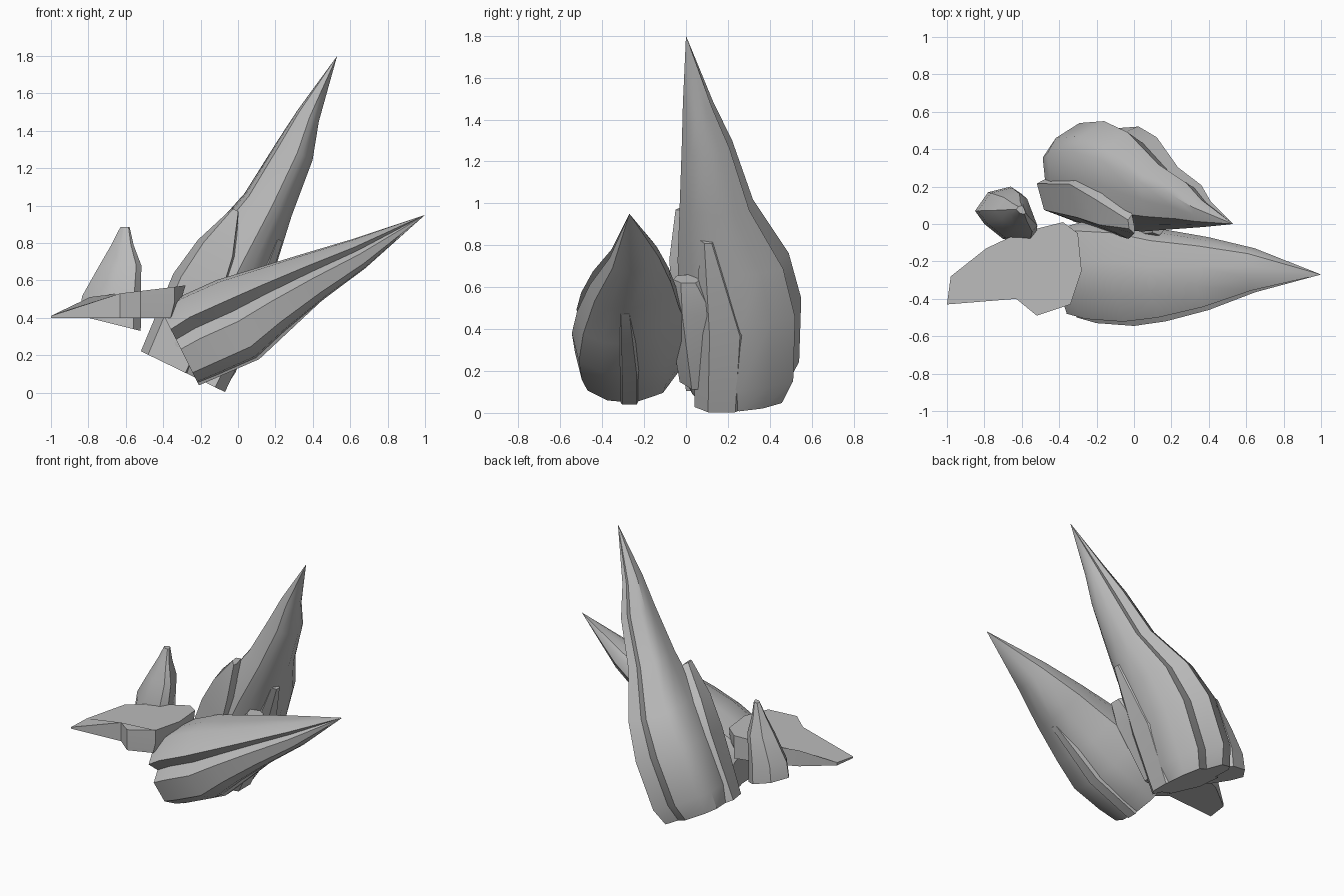
import bpy, bmesh, math
from mathutils import Vector

cube = bpy.data.objects.get("Cube")
if cube:
    bpy.data.objects.remove(cube)

stone = bpy.data.materials.new("grey_stone")
stone.use_nodes = True
grey = (0.5, 0.5, 0.5, 1)
stone.diffuse_color = grey
stone.node_tree.nodes["Principled BSDF"].inputs["Base Color"].default_value = grey


def loft(name, rings, tip=None):
    """Skin a stack of equal point rings, closed by a cap or a tip."""
    bm = bmesh.new()
    loops = [[bm.verts.new(p) for p in ring] for ring in rings]
    n = len(loops[0])
    for low, high in zip(loops, loops[1:]):
        for i in range(n):
            j = (i + 1) % n
            bm.faces.new((low[i], low[j], high[j], high[i]))
    bm.faces.new(loops[0][::-1])
    if tip:
        apex = bm.verts.new(tip)
        for i in range(n):
            bm.faces.new((loops[-1][i], loops[-1][(i + 1) % n], apex))
    else:
        bm.faces.new(loops[-1])
    bmesh.ops.recalc_face_normals(bm, faces=bm.faces)
    mesh = bpy.data.meshes.new(name)
    bm.to_mesh(mesh)
    bm.free()
    obj = bpy.data.objects.new(name, mesh)
    bpy.context.collection.objects.link(obj)
    mesh.materials.append(stone)
    bpy.ops.object.select_all(action="DESELECT")
    obj.select_set(True)
    bpy.context.view_layer.objects.active = obj
    bpy.ops.object.shade_smooth_by_angle(angle=math.radians(38))


def crystal(name, origin, axis, profile, sizes, tip=None):
    """Fit the profile into a box (along, across range, y range) per ring."""
    along = Vector((axis[0], 0, axis[1])).normalized()
    across = Vector((along.z, 0, -along.x))
    base = Vector((origin[0], 0, origin[1]))
    rings = []
    for t, s0, s1, y0, y1 in sizes:
        rings.append([base + along * t + across * (s0 + (s1 - s0) * a)
                      + Vector((0, y0 + (y1 - y0) * b, 0)) for a, b in profile])
    loft(name, rings, tip)


SHARD = [(0, 0.5), (0.15, 0.1), (0.6, 0), (1, 0.25), (1, 0.75), (0.5, 1)]

# Tall rear spike with its side shards
tall = ((-0.29, 0.11), (0.82, 1.69))
tall_profile = [(0.03, 0.45), (0.1, 0.2), (0.3, 0.08), (0.58, 0), (0.72, 0.06), (0.88, 0.2),
                (1, 0.5), (0.93, 0.75), (0.8, 0.95), (0.6, 0.89), (0.38, 1), (0.1, 0.86),
                (0, 0.72)]
crystal("tall_spike", *tall, tall_profile, [
    (0, -0.22, 0.235, 0.03, 0.48), (0.12, -0.25, 0.25, -0.03, 0.54),
    (0.45, -0.26, 0.23, -0.03, 0.55), (0.7, -0.21, 0.2, -0.04, 0.49),
    (1, -0.125, 0.155, -0.03, 0.32), (1.32, -0.09, 0.125, -0.02, 0.22),
    (1.52, -0.065, 0.065, -0.015, 0.13)], (0.53, 0, 1.8))
wedge = [(0, 0.72), (0.15, 0.25), (0.93, 0), (1, 0.3), (0.6, 1)]
crystal("tall_upper_shard", *tall, wedge, [
    (0, -0.255, 0.03, 0, 0.3), (0.45, -0.28, 0.02, -0.06, 0.32),
    (0.67, -0.24, -0.02, -0.08, 0.22), (0.9, -0.15, -0.11, -0.05, 0.05)])
crystal("tall_front_shard", *tall, SHARD, [
    (0.1, 0, 0.2, -0.03, 0.2), (0.5, 0.05, 0.22, -0.09, 0.2),
    (0.66, 0.1, 0.19, -0.06, 0.08)])
crystal("tall_left_shard", *tall, SHARD, [
    (0, 0.1, 0.245, 0.04, 0.3), (0.4, 0.1, 0.24, 0.04, 0.33),
    (0.86, 0.1, 0.17, 0.07, 0.14)])

# Low leaning spike with stepped front ridges
low = ((-0.33, 0.28), (1.33, 0.67))
low_profile = [(0.02, 0.88), (0, 0.6), (0.03, 0.32), (0.26, 0.04), (0.4, 0.16), (0.53, 0),
               (0.85, 0.06), (0.97, 0.25), (1, 0.5), (0.88, 0.78), (0.5, 1), (0.2, 0.97)]
crystal("low_spike", *low, low_profile, [
    (0, -0.18, 0.26, -0.5, 0), (0.12, -0.2, 0.27, -0.53, 0.03),
    (0.34, -0.19, 0.28, -0.545, 0.02), (0.54, -0.155, 0.22, -0.52, -0.03),
    (0.8, -0.11, 0.16, -0.46, -0.07), (1.08, -0.06, 0.11, -0.365, -0.13)],
    (1, -0.27, 0.95))
crystal("low_under_shard", *low, SHARD, [
    (0, 0.1, 0.27, -0.34, -0.2), (0.35, 0.1, 0.29, -0.34, -0.2),
    (0.76, 0.08, 0.17, -0.33, -0.25)])

# Flat spike pointing to the right, as a slab with a cut-back root
outline = [(-1, -0.43), (-0.63, -0.4), (-0.52, -0.49), (-0.34, -0.43), (-0.27, -0.25),
           (-0.3, -0.05), (-0.38, 0.01), (-0.62, -0.05), (-0.79, -0.13), (-0.98, -0.28)]


def slab_ring(root, height):
    return [(min(x, root), y, height(x)) for x, y in outline]


loft("flat_spike", [slab_ring(-0.36, lambda x: 0.4),
                    slab_ring(-0.31, lambda x: min(0.48, 0.405 + 0.2 * (x + 1))),
                    slab_ring(-0.28, lambda x: min(0.57 + 0.12 * (x + 0.3),
                                                   0.41 + 0.5 * (x + 1)))])

# Small upright spike, steeper on its left side
footprint = [(-0.85, 0.07), (-0.78, 0.17), (-0.66, 0.2), (-0.6, 0.16),
             (-0.52, -0.05), (-0.56, -0.1), (-0.7, -0.08), (-0.8, 0)]


def slice_ring(k, z, tilt, pivot):
    return [(pivot + k * (x - pivot), 0.08 + k * (y - 0.08), z - tilt * (x + 0.68))
            for x, y in footprint]


loft("small_spike", [slice_ring(1, 0.37, 0.25, -0.51), slice_ring(0.95, 0.5, 0.1, -0.51),
                     slice_ring(0.68, 0.68, 0, -0.51), slice_ring(0.36, 0.79, 0, -0.58),
                     slice_ring(0.15, 0.885, 0, -0.59)])
